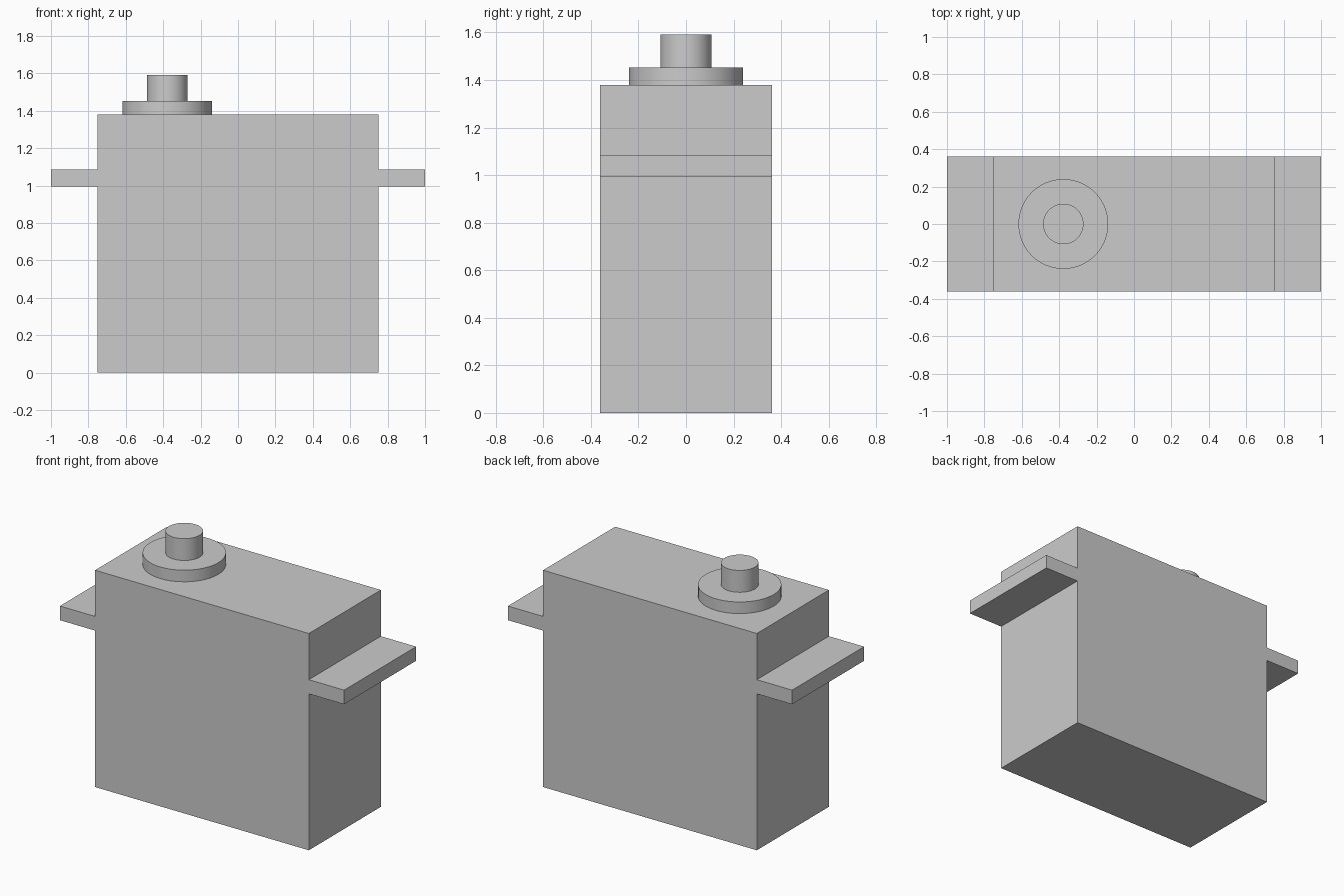
import bpy

default_cube = bpy.data.objects.get("Cube")
if default_cube:
    bpy.data.objects.remove(default_cube, do_unlink=True)

# Single light grey plastic
grey = bpy.data.materials.new("light_grey")
grey.use_nodes = True
colour = (0.6, 0.6, 0.6, 1)
grey.diffuse_color = colour
grey.node_tree.nodes["Principled BSDF"].inputs["Base Color"].default_value = colour

DEPTH = 0.724
SHAFT_X = -0.378


def box(name, x0, x1, z0, z1):
    bpy.ops.mesh.primitive_cube_add(size=1, location=((x0 + x1) / 2, 0, (z0 + z1) / 2))
    obj = bpy.context.object
    obj.name = name
    obj.scale = (x1 - x0, DEPTH, z1 - z0)
    bpy.ops.object.transform_apply(location=False, rotation=False, scale=True)
    obj.data.materials.append(grey)


def disc(name, radius, z0, z1):
    bpy.ops.mesh.primitive_cylinder_add(vertices=64, radius=radius, depth=z1 - z0,
                                        location=(SHAFT_X, 0, (z0 + z1) / 2))
    obj = bpy.context.object
    obj.name = name
    obj.data.materials.append(grey)
    bpy.ops.object.shade_smooth_by_angle()


# Motor housing
box("housing", -0.752, 0.752, 0, 1.379)

# Mounting tabs on both ends
box("right_mounting_tab", -1, -0.752, 0.995, 1.085)
box("left_mounting_tab", 0.752, 1, 0.995, 1.085)

# Output collar and shaft
disc("output_collar", 0.24, 1.379, 1.453)
disc("output_shaft", 0.108, 1.453, 1.592)
